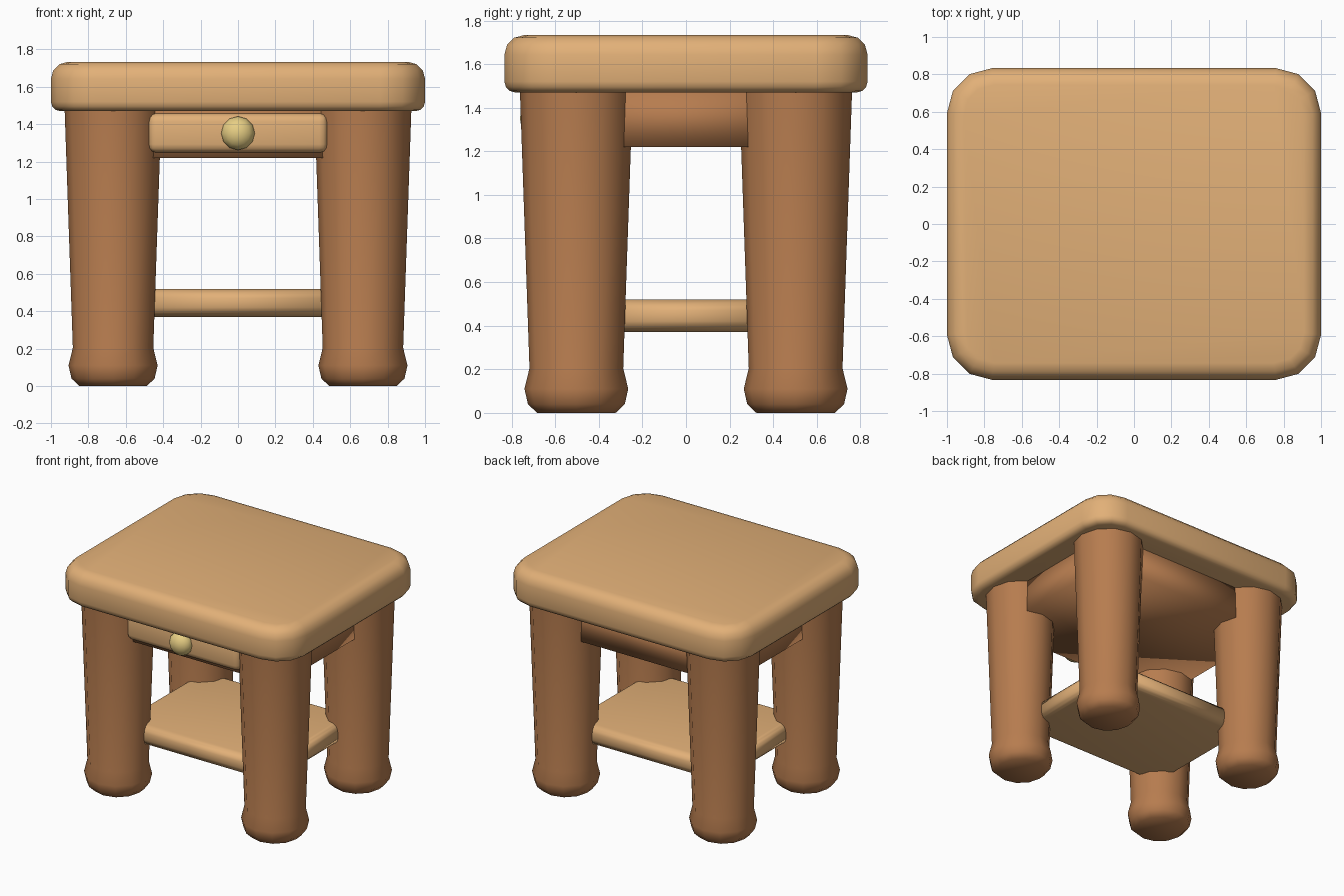
import bpy, bmesh, math

if "Cube" in bpy.data.objects:
    bpy.data.objects.remove(bpy.data.objects["Cube"])


def material(name, rgb):
    m = bpy.data.materials.new(name)
    m.diffuse_color = (*rgb, 1)
    m.use_nodes = True
    m.node_tree.nodes["Principled BSDF"].inputs["Base Color"].default_value = m.diffuse_color
    return m


LIGHT = material("light_wood", (0.76, 0.435, 0.187))
DARK = material("dark_wood", (0.471, 0.202, 0.078))
BRASS = material("brass", (0.80, 0.62, 0.23))


def finish(bm, name, mat, angle=180):
    bmesh.ops.recalc_face_normals(bm, faces=bm.faces)
    mesh = bpy.data.meshes.new(name)
    bm.to_mesh(mesh)
    bm.free()
    mesh.materials.append(mat)
    ob = bpy.data.objects.new(name, mesh)
    bpy.context.collection.objects.link(ob)
    bpy.ops.object.select_all(action='DESELECT')
    ob.select_set(True)
    bpy.context.view_layer.objects.active = ob
    bpy.ops.object.shade_smooth_by_angle(angle=math.radians(angle))
    return ob


def bevel(bm, edges, width, segs):
    if width:
        bmesh.ops.bevel(bm, geom=edges, offset=width, segments=segs,
                        profile=0.5, affect='EDGES', clamp_overlap=True)


def slab(name, mat, x, y, z, corner=0, top=0, bottom=0, segs=3):
    """Box from (min, max) ranges; rounds corners in plan, then both rims."""
    bm = bmesh.new()
    bmesh.ops.create_cube(bm, size=1)
    for v in bm.verts:
        for i, r in enumerate((x, y, z)):
            v.co[i] = r[0] if v.co[i] < 0 else r[1]
    bevel(bm, [e for e in bm.edges
               if abs(e.verts[0].co.z - e.verts[1].co.z) > 1e-4], corner, 3)
    for height, width in ((z[1], top), (z[0], bottom)):
        bevel(bm, [e for e in bm.edges
                   if all(abs(v.co.z - height) < 1e-5 for v in e.verts)], width, segs)
    return finish(bm, name, mat)


def lathe(name, mat, profile, cx, cy, sides=12):
    """Closed turned solid from (radius, height) pairs."""
    bm = bmesh.new()
    rings = [[bm.verts.new((cx + r * math.cos(2 * math.pi * i / sides),
                            cy + r * math.sin(2 * math.pi * i / sides), z))
              for i in range(sides)] for r, z in profile]
    for a, b in zip(rings, rings[1:]):
        for i in range(sides):
            j = (i + 1) % sides
            bm.faces.new((a[i], a[j], b[j], b[i]))
    bm.faces.new(rings[0])
    bm.faces.new(rings[-1])
    return finish(bm, name, mat, 50)


# Table top
slab("table_top", LIGHT, (-1, 1), (-0.833, 0.833), (1.47, 1.733), 0.24, 0.09, 0.05)

# Tapered legs with bulging feet
LEG = [(0.18, 0), (0.222, 0.04), (0.238, 0.11), (0.215, 0.205), (0.259, 1.48)]
for sx, side in ((-1, "left"), (1, "right")):
    for sy, end in ((-1, "front"), (1, "back")):
        lathe(f"{end}_{side}_leg", DARK, LEG, 0.668 * sx, 0.503 * sy)

# Apron box under the top, softly shaded
slab("apron", DARK, (-0.79, 0.79), (-0.63, 0.63), (1.22, 1.48))

# Lower shelf with rounded rim
slab("lower_shelf", LIGHT, (-0.65, 0.65), (-0.505, 0.505), (0.37, 0.52), 0, 0.05, 0.05)

# Drawer front, all edges rounded
drawer = bmesh.new()
bmesh.ops.create_cube(drawer, size=1)
for v in drawer.verts:
    v.co = (v.co.x * 0.96, v.co.y * 0.10 - 0.635, v.co.z * 0.21 + 1.353)
bevel(drawer, drawer.edges[:], 0.045, 3)
finish(drawer, "drawer_front", LIGHT)

# Round knob
knob = bmesh.new()
bmesh.ops.create_uvsphere(knob, u_segments=12, v_segments=8, radius=0.09)
for v in knob.verts:
    x, y, z = v.co
    v.co = (x, -0.69 - z * 0.8, 1.352 + y)
finish(knob, "drawer_knob", BRASS)
